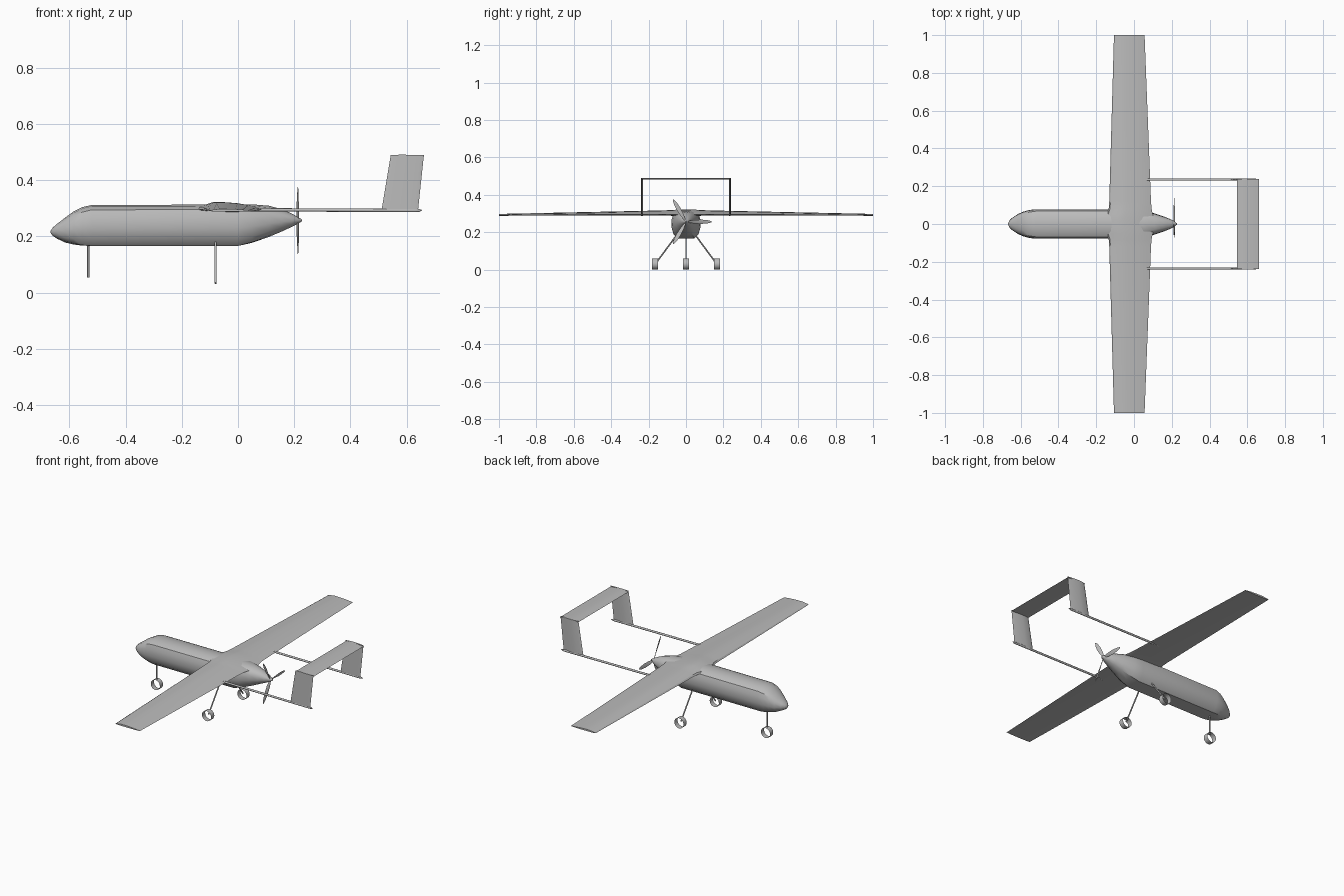
import bpy, bmesh, math
from mathutils import Vector

cube = bpy.data.objects.get("Cube")
if cube:
    bpy.data.objects.remove(cube, do_unlink=True)

GREY = (0.5, 0.5, 0.5, 1)
grey = bpy.data.materials.new("light grey")
grey.use_nodes = True
grey.diffuse_color = GREY
grey.node_tree.nodes["Principled BSDF"].inputs["Base Color"].default_value = GREY


def loft(name, rings, caps=True, angle=32):
    """Skin a list of closed rings of points."""
    bm = bmesh.new()
    loops = [[bm.verts.new(p) for p in ring] for ring in rings]
    n = len(loops[0])
    for a, b in zip(loops, loops[1:]):
        for i in range(n):
            j = (i + 1) % n
            bm.faces.new((a[i], a[j], b[j], b[i]))
    if caps:
        bm.faces.new(loops[0])
        bm.faces.new(loops[-1])
    bmesh.ops.recalc_face_normals(bm, faces=bm.faces)
    mesh = bpy.data.meshes.new(name)
    bm.to_mesh(mesh)
    bm.free()
    mesh.materials.append(grey)
    obj = bpy.data.objects.new(name, mesh)
    bpy.context.collection.objects.link(obj)
    bpy.ops.object.select_all(action='DESELECT')
    obj.select_set(True)
    bpy.context.view_layer.objects.active = obj
    bpy.ops.object.shade_smooth_by_angle(angle=math.radians(angle))
    return obj


def rod(name, path, sides=10):
    """Round bar through (point, radius) pairs."""
    axis = (Vector(path[-1][0]) - Vector(path[0][0])).normalized()
    u = axis.orthogonal().normalized()
    v = axis.cross(u)
    turn = [2 * math.pi * i / sides for i in range(sides)]
    return loft(name, [[Vector(p) + r * (u * math.cos(t) + v * math.sin(t))
                        for t in turn] for p, r in path], angle=40)


def airfoil(lead, trail, bottom, top, n=9):
    """Closed (chordwise, thickness) outline with a nearly flat underside."""
    edge = bottom + (top - bottom) * 0.25
    xs = [(1 - math.cos(math.pi * i / n)) / 2 for i in range(n + 1)]

    def bulge(t):
        return 2.6 * (math.sqrt(t) - t) if t < 0.15 else 1 - ((t - 0.33) / 0.67) ** 2
    upper = [(lead + (trail - lead) * t, edge + (top - edge) * max(0, min(1, bulge(t)))) for t in xs]
    lower = [(lead + (trail - lead) * t, edge - (edge - bottom) * math.sin(math.pi * t) ** 0.5)
             for t in xs[-2:0:-1]]
    return upper + lower


# Fuselage: flat-bottomed section with a spine panel, rounding off at both ends
half = [(0, -1), (0.55, -1), (0.85, -0.7), (1, -0.15), (0.98, 0.4),
        (0.87, 0.76), (0.55, 0.94), (0, 1)]
section = half + [(-u, v) for u, v in half[-2:0:-1]]
# x, half width, bottom, top, roundness
stations = [(-0.667, 0.004, 0.212, 0.22, 1), (-0.66, 0.018, 0.202, 0.231, 1),
            (-0.645, 0.033, 0.192, 0.244, 1), (-0.615, 0.053, 0.178, 0.267, 0.8),
            (-0.585, 0.066, 0.171, 0.289, 0.5), (-0.555, 0.074, 0.167, 0.304, 0.2),
            (-0.52, 0.078, 0.166, 0.312, 0), (0, 0.078, 0.166, 0.313, 0),
            (0.05, 0.072, 0.177, 0.314, 0.3), (0.11, 0.056, 0.198, 0.309, 0.7),
            (0.155, 0.041, 0.217, 0.297, 1), (0.19, 0.027, 0.233, 0.282, 1),
            (0.215, 0.014, 0.246, 0.268, 1), (0.228, 0.003, 0.254, 0.26, 1)]
rings = []
for x, w, lo, hi, k in stations:
    ring = []
    for u, v in section:
        s = 1 + k * (1 / math.hypot(u, v) - 1)
        ring.append((x, w * u * s, (lo + hi) / 2 + (hi - lo) / 2 * v * s))
    rings.append(ring)
loft("fuselage", rings)

# Wing: tapered, with a flared root over the fuselage
span = [(0, -0.155, 0.105, 0.285, 0.322), (0.05, -0.145, 0.1, 0.286, 0.321),
        (0.08, -0.134, 0.093, 0.288, 0.319), (0.12, -0.131, 0.09, 0.289, 0.317),
        (1, -0.106, 0.056, 0.288, 0.298)]
span = [(-s[0], *s[1:]) for s in span[:0:-1]] + span
loft("wing", [[(x, y, z) for x, z in airfoil(*s)] for y, *s in span])

# Tail booms and leaning fins
for side, y in (("left", 0.235), ("right", -0.235)):
    rod(side + "_boom", [((0.02, y, 0.295), 0.006), ((0.63, y, 0.292), 0.006),
                         ((0.645, y, 0.292), 0.005), ((0.656, y, 0.293), 0.001)])
    loft(side + "_fin", [[(x, y + d - 0.005, z) for x, d in airfoil(a, b, 0.0, 0.01)]
                         for a, b, z in ((0.511, 0.641, 0.292), (0.544, 0.662, 0.49))])

# Tailplane joining the fin tops
loft("tailplane", [[(x, y, z) for x, z in airfoil(0.544, 0.662, 0.481, 0.491)]
                   for y in (-0.238, 0.238)])

# Three-blade pusher propeller
for k in range(3):
    a = 2 * math.pi * k / 3
    out = Vector((0, math.cos(a), math.sin(a)))
    across = Vector((0, -math.sin(a), math.cos(a)))
    blade = []
    for r, chord, pitch in ((0.005, 0.005, 0.9), (0.04, 0.01, 0.5), (0.08, 0.012, 0.3),
                            (0.115, 0.009, 0.2), (0.137, 0.003, 0.15)):
        c = Vector((0.213, 0, 0.256)) + out * r
        flat = across * math.cos(pitch) + Vector((math.sin(pitch), 0, 0))
        thick = out.cross(flat) * 0.0015
        blade.append([c + flat * chord, c + thick, c - flat * chord, c - thick])
    loft("propeller_blade_%d" % (k + 1), blade)


def wheel(name, x, y):
    """Open hoop wheel turning about the y axis."""
    turn = [2 * math.pi * i / 24 for i in range(24)]
    loft(name, [[(x + 0.03 * math.cos(t), y + d, 0.03 + 0.03 * math.sin(t)) for t in turn]
                for d in (-0.015, 0.015)], caps=False)


# Landing gear
rod("nose_strut", [((-0.533, 0, 0.18), 0.004), ((-0.533, 0, 0.053), 0.004)])
wheel("nose_wheel", -0.533, 0)
for side, s in (("left", 1), ("right", -1)):
    rod(side + "_main_strut", [((-0.08, 0.05 * s, 0.185), 0.004),
                               ((-0.08, 0.162 * s, 0.033), 0.004)])
    wheel(side + "_main_wheel", -0.08, 0.166 * s)
